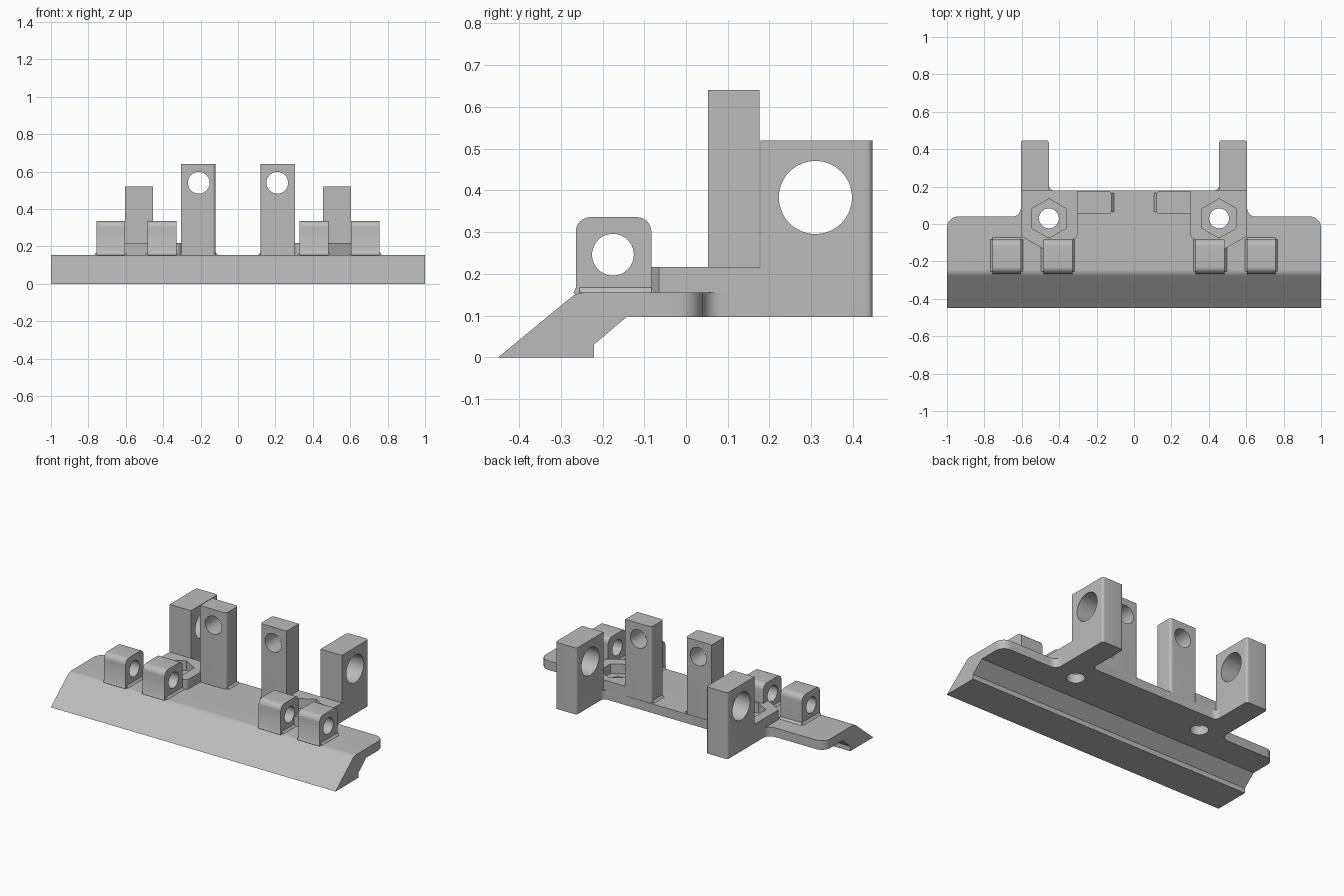
import bpy, bmesh, math
from mathutils import Vector

if "Cube" in bpy.data.objects:
    bpy.data.objects.remove(bpy.data.objects["Cube"])

grey = bpy.data.materials.new("plain grey")
grey.use_nodes = True
grey.diffuse_color = (0.5, 0.5, 0.5, 1)
grey.node_tree.nodes["Principled BSDF"].inputs["Base Color"].default_value = (0.5, 0.5, 0.5, 1)


def rounded(points, steps=8):
    """Polygon from (u, v) or (u, v, radius) corners, with arcs at the radii."""
    out = []
    for i, p in enumerate(points):
        c = Vector(p[:2])
        if len(p) == 2:
            out.append(c)
            continue
        a = (Vector(points[i - 1][:2]) - c).normalized()
        b = (Vector(points[(i + 1) % len(points)][:2]) - c).normalized()
        half = a.angle(b) / 2
        centre = c + (a + b).normalized() * p[2] / math.sin(half)
        start = c + a * p[2] / math.tan(half) - centre
        end = c + b * p[2] / math.tan(half) - centre
        for k in range(steps + 1):
            d = start.lerp(end, k / steps)
            turn = start.angle(end) * k / steps
            w0 = math.sin(start.angle(end) - turn)
            d = (start * w0 + end * math.sin(turn)) / math.sin(start.angle(end))
            out.append(centre + d)
    return out


def circle(u, v, r, n=48, turn=0.0):
    return [(u + r * math.cos(turn + math.tau * k / n),
             v + r * math.sin(turn + math.tau * k / n)) for k in range(n)]


def rect(u0, u1, v0, v1):
    return [(u0, v0), (u1, v0), (u1, v1), (u0, v1)]


def prism(name, points, axis, lo, hi):
    """Extrude a 2D polygon along an axis."""
    place = {"x": lambda u, v, t: (t, u, v),
             "y": lambda u, v, t: (u, t, v),
             "z": lambda u, v, t: (u, v, t)}[axis]
    bm = bmesh.new()
    ends = [[bm.verts.new(place(p[0], p[1], t)) for p in points] for t in (lo, hi)]
    n = len(points)
    bm.faces.new(ends[0])
    bm.faces.new(ends[1])
    for i in range(n):
        j = (i + 1) % n
        bm.faces.new((ends[0][i], ends[0][j], ends[1][j], ends[1][i]))
    bmesh.ops.recalc_face_normals(bm, faces=bm.faces)
    mesh = bpy.data.meshes.new(name)
    bm.to_mesh(mesh)
    bm.free()
    mesh.materials.append(grey)
    ob = bpy.data.objects.new(name, mesh)
    bpy.context.collection.objects.link(ob)
    return ob


def apply(ob, mod):
    bpy.context.view_layer.objects.active = ob
    bpy.ops.object.modifier_apply(modifier=mod.name)


def combine(ob, other, operation="DIFFERENCE"):
    mod = ob.modifiers.new("cut", "BOOLEAN")
    mod.operation, mod.solver, mod.object = operation, "EXACT", other
    apply(ob, mod)
    bpy.data.objects.remove(other)


def finish(ob, mirror=True):
    if mirror:
        mod = ob.modifiers.new("mirror", "MIRROR")
        mod.use_mirror_merge = False
        apply(ob, mod)
    bpy.ops.object.select_all(action="DESELECT")
    ob.select_set(True)
    bpy.context.view_layer.objects.active = ob
    bpy.ops.object.shade_smooth_by_angle(angle=math.radians(30))


TOP, UNDER, PAD = 0.155, 0.097, 0.217
BACK = 0.178
NUT = (0.455, 0.03)

# Base: wedge-shaped blade and plate, trimmed to the plan outline
side = rounded([(-0.45, 0), (-0.22, 0), (-0.22, 0.031), (-0.142, UNDER),
                (0.3, UNDER), (0.3, TOP), (-0.262, TOP, 0.05)])
base = prism("base_plate", side, "x", -1.1, 1.1)
half = [(1, -0.6), (1, 0.04, 0.06), (0.605, 0.04, 0.045),
        (0.605, 0.215), (0.455, 0.215), (0.455, BACK, 0.03)]
plan = rounded(half + [(-p[0],) + p[1:] for p in reversed(half)])
combine(base, prism("plan_cutter", plan, "z", -0.1, 0.5), "INTERSECT")
for s in (-1, 1):
    combine(base, prism("screw_cutter", circle(s * NUT[0], NUT[1], 0.053), "z", 0, 0.4))
finish(base, mirror=False)

# Raised nut pads with hexagonal pockets
pad = prism("nut_pad", rounded([(0.605, BACK), (0.605, -0.065), (0.485, -0.133),
                                (0.485, -0.083), (0.302, -0.083, 0.03), (0.302, BACK)]),
            "z", TOP - 0.01, PAD)
combine(pad, prism("hex_cutter", circle(*NUT, 0.105, 6, math.pi / 2), "z", 0, 0.4))
finish(pad)

# Front hinge lugs with small flared feet
for name, x0, x1 in (("inner_lug", 0.33, 0.485), ("outer_lug", 0.605, 0.757)):
    lug = prism(name, rounded([(-0.27, TOP), (-0.264, 0.166), (-0.264, 0.336, 0.035),
                               (-0.083, 0.336, 0.035), (-0.083, 0.168), (-0.072, TOP),
                               (-0.072, 0.14), (-0.25, 0.14)]), "x", x0, x1)
    foot = prism("foot", [(x0 - 0.011, 0.145), (x0 - 0.011, TOP), (x0, 0.168),
                          (x1, 0.168), (x1 + 0.011, TOP), (x1 + 0.011, 0.145)],
                 "y", -0.255, -0.083)
    combine(lug, foot, "UNION")
    combine(lug, prism("pin_cutter", circle(-0.175, 0.246, 0.05), "x", 0, 1))
    finish(lug)

# Tall central posts
post = prism("tall_post", rounded([(0.12, 0.053, 0.018), (0.304, 0.053), (0.304, BACK - 0.002),
                                   (0.12, BACK - 0.002, 0.018)]), "z", TOP - 0.01, 0.64)
combine(post, prism("foot", [(0.108, 0.145), (0.108, TOP), (0.12, 0.168), (0.2, 0.168),
                             (0.2, 0.145)], "y", 0.065, 0.165), "UNION")
combine(post, prism("bolt_cutter", circle(0.21, 0.54, 0.058), "y", -0.5, 0.5))
finish(post)

# Rear brackets with large cross holes
bracket = prism("rear_bracket", rounded([(0.455, BACK), (0.605, BACK), (0.605, 0.447, 0.015),
                                         (0.455, 0.447, 0.015)]), "z", UNDER, 0.519)
combine(bracket, prism("axle_cutter", circle(0.31, 0.383, 0.0875, 64), "x", 0, 1))
finish(bracket)
